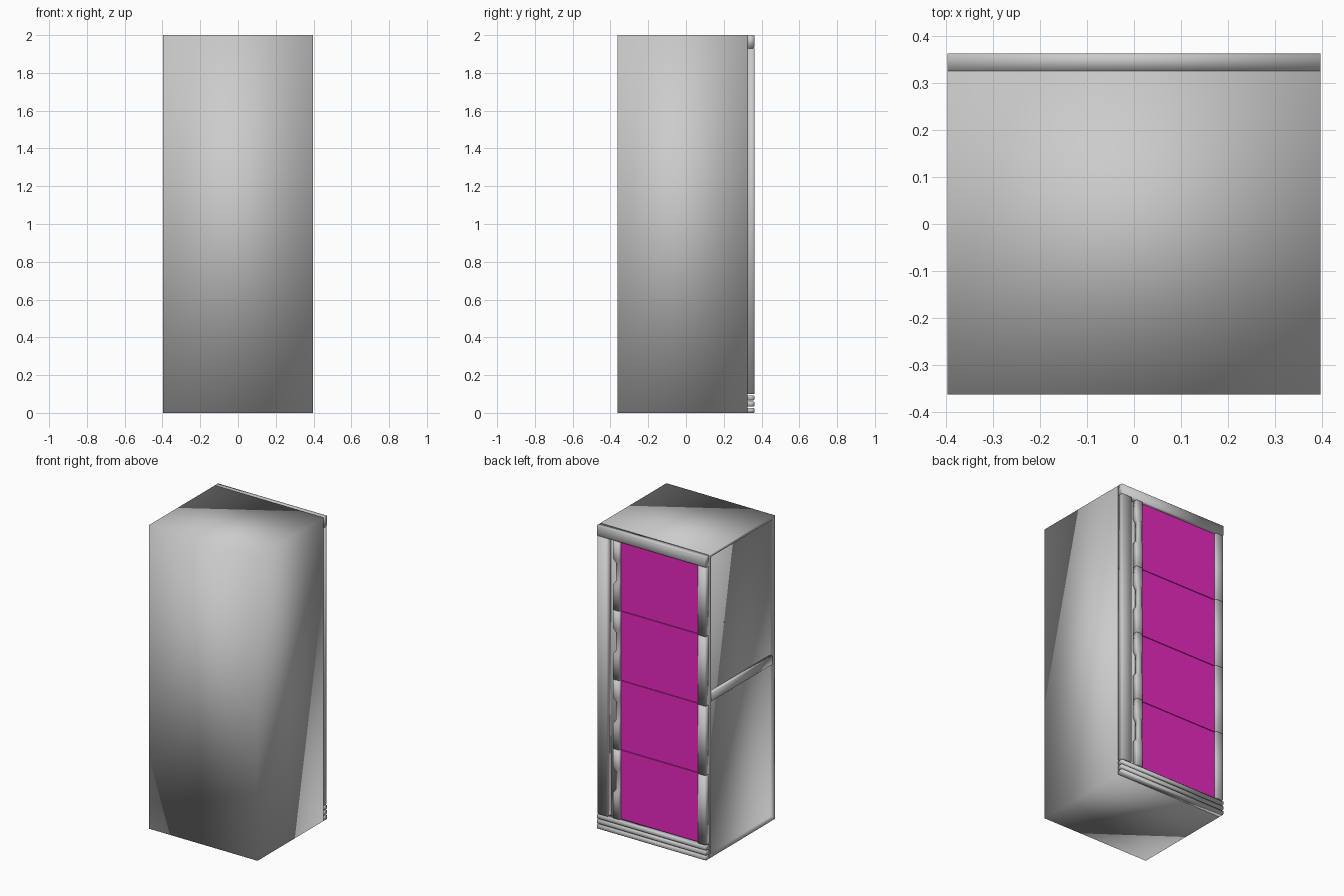
import bpy
import bmesh

cube = bpy.data.objects.get("Cube")
if cube:
    bpy.data.objects.remove(cube, do_unlink=True)

# Overall sizes
HX, BACK, FACE, FRONT, TOP = 0.396, -0.362, 0.325, 0.362, 2.0
DEPTH = FRONT - FACE
RECESS, EDGE = 0.02, 0.026
PLINTH, HEADER = 0.10, 1.93
DRAWERS, RIBS = 4, 3


def make_material(name, color):
    mat = bpy.data.materials.new(name)
    mat.use_nodes = True
    mat.diffuse_color = color
    mat.node_tree.nodes["Principled BSDF"].inputs["Base Color"].default_value = color
    return mat


grey = make_material("cabinet grey", (0.60, 0.60, 0.60, 1))
magenta = make_material("drawer magenta", (0.80, 0.022, 0.51, 1))


def finish(name, bm, mat, smooth=True):
    bmesh.ops.recalc_face_normals(bm, faces=bm.faces)
    for face in bm.faces:
        face.smooth = smooth
    mesh = bpy.data.meshes.new(name)
    bm.to_mesh(mesh)
    bm.free()
    mesh.materials.append(mat)
    obj = bpy.data.objects.new(name, mesh)
    bpy.context.collection.objects.link(obj)


def box_mesh(lo, hi):
    bm = bmesh.new()
    bmesh.ops.create_cube(bm, size=1)
    for v in bm.verts:
        v.co = [l + (c + 0.5) * (h - l) for c, l, h in zip(v.co, lo, hi)]
    return bm


def section(lo, hi, depth, cut=0.004):
    """Flat-backed section spanning lo..hi with two chamfered outer corners."""
    return [(lo, 0), (lo, depth - cut), (lo + cut, depth),
            (hi - cut, depth), (hi, depth - cut), (hi, 0)]


def loft(name, rings, place):
    """Skin a list of (position, section) rings and cap both ends."""
    bm = bmesh.new()
    loops = [[bm.verts.new(place(u, v, t)) for u, v in pts] for t, pts in rings]
    for a, b in zip(loops, loops[1:]):
        for i in range(len(a)):
            j = (i + 1) % len(a)
            bm.faces.new((a[i], a[j], b[j], b[i]))
    bm.faces.new(loops[0])
    bm.faces.new(loops[-1])
    finish(name, bm, grey)


def front_upright(u, v, t):
    return (u, FACE + v, t)


def front_rail(u, v, t):
    return (t, FACE + v, u)


def side_rail(u, v, t):
    return (-HX + RECESS - v, t, u)


def bar(name, place, lo, hi, start, end, depth):
    pts = section(lo, hi, depth)
    loft(name, [(start, pts), (end, pts)], place)


# Cabinet body with one framed, recessed side
bm = box_mesh((-HX, BACK, 0), (HX, FACE, TOP))
bm.normal_update()
side = [f for f in bm.faces if f.normal.x < -0.9]
bmesh.ops.inset_region(bm, faces=side, thickness=EDGE, depth=0)
bmesh.ops.inset_region(bm, faces=side, thickness=0.002, depth=-RECESS)
finish("cabinet_body", bm, grey)
bar("side_middle_rail", side_rail, 1.025, 1.085, BACK + EDGE, FACE - EDGE, RECESS)

# Header, plinth ribs and the tall post
bar("header_rail", front_rail, HEADER, TOP, -HX, HX, DEPTH)
rib_pitch = PLINTH / RIBS
for i in range(RIBS):
    bar(f"plinth_rib_{i + 1}", front_rail, i * rib_pitch, (i + 1) * rib_pitch - 0.007,
        -HX, HX, DEPTH)
bar("tall_post", front_upright, 0.32, HX, PLINTH, HEADER, DEPTH)

# Drawers: coloured panel, edge strip and scooped pull strip
LEFT, RIGHT, GAP = 0.233, -0.339, 0.002
PULL_EDGE = 0.282
pitch = (HEADER - PLINTH) / DRAWERS
for i in range(DRAWERS):
    z0 = PLINTH + i * pitch + GAP
    z1 = PLINTH + (i + 1) * pitch - GAP
    finish(f"drawer_panel_{i + 1}",
           box_mesh((RIGHT, FACE - 0.005, z0), (LEFT, 0.346, z1)), magenta, smooth=False)
    bar(f"drawer_edge_{i + 1}", front_upright, -HX, RIGHT, z0, z1, DEPTH)
    rings = []
    for f, scoop in ((0, 0), (0.36, 0), (0.42, 1), (0.68, 1), (0.74, 0), (1, 0)):
        pts = section(LEFT, PULL_EDGE - 0.018 * scoop, DEPTH - 0.008 * scoop)
        rings.append((z0 + f * (z1 - z0), pts))
    loft(f"drawer_pull_{i + 1}", rings, front_upright)
